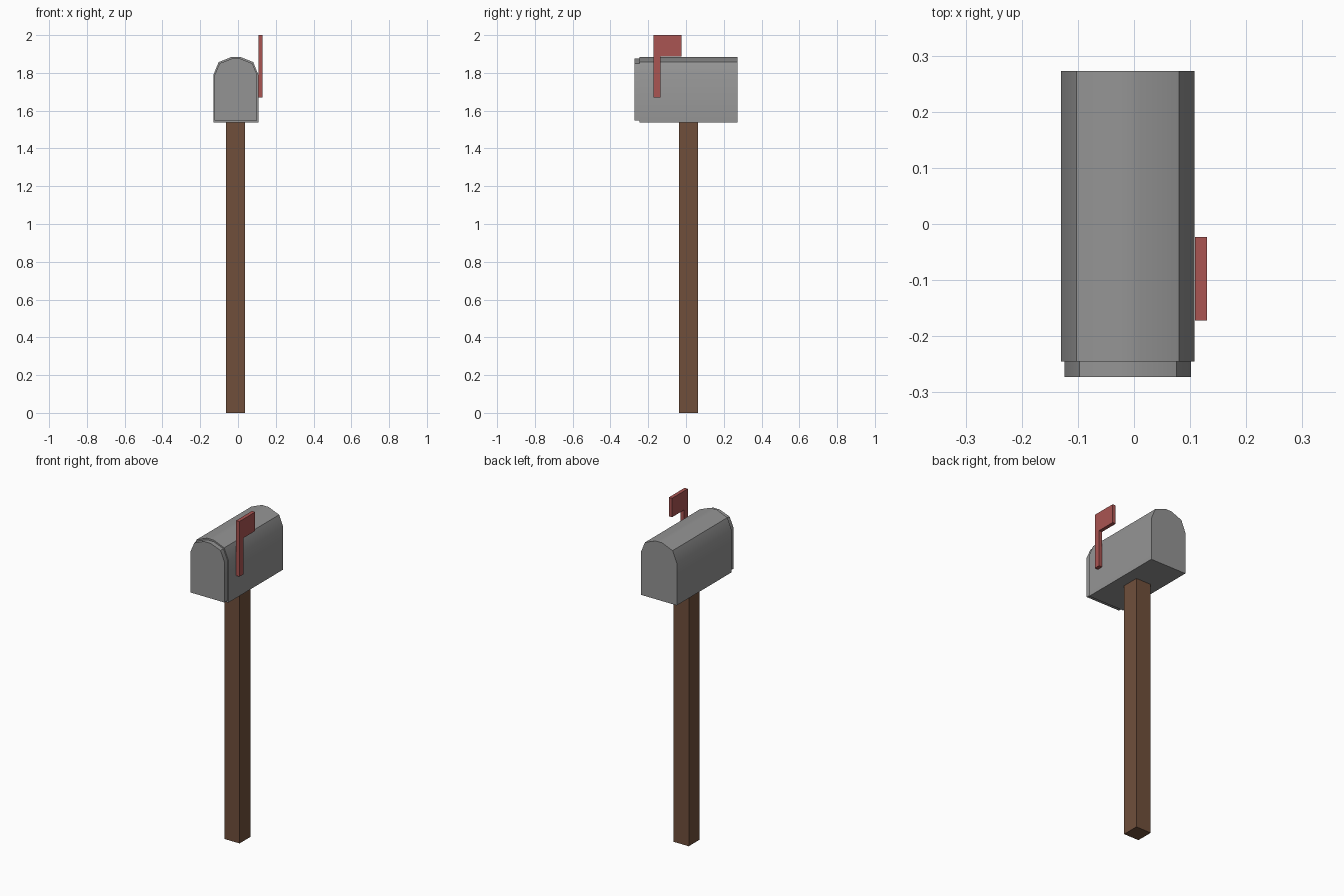
import bpy, bmesh, math

if "Cube" in bpy.data.objects:
    bpy.data.objects.remove(bpy.data.objects["Cube"])

CX = -0.011  # centre line of the box and post


def material(name, color):
    m = bpy.data.materials.new(name)
    m.diffuse_color = color
    m.use_nodes = True
    m.node_tree.nodes["Principled BSDF"].inputs["Base Color"].default_value = m.diffuse_color
    return m


def prism(name, points, offset, mat, smooth=False):
    """Solid made by pushing a closed 3D outline along an offset."""
    bm = bmesh.new()
    face = bm.faces.new([bm.verts.new(p) for p in points])
    res = bmesh.ops.extrude_face_region(bm, geom=[face], use_keep_orig=True)
    verts = [g for g in res["geom"] if isinstance(g, bmesh.types.BMVert)]
    bmesh.ops.translate(bm, verts=verts, vec=offset)
    bmesh.ops.recalc_face_normals(bm, faces=bm.faces)
    mesh = bpy.data.meshes.new(name)
    bm.to_mesh(mesh)
    bm.free()
    ob = bpy.data.objects.new(name, mesh)
    bpy.context.collection.objects.link(ob)
    mesh.materials.append(mat)
    if smooth:
        bpy.ops.object.select_all(action='DESELECT')
        ob.select_set(True)
        bpy.context.view_layer.objects.active = ob
        bpy.ops.object.shade_smooth_by_angle(angle=math.radians(30))
    return ob


def arch(y, inset=0.0):
    """Mirrored arched outline of the box, in the plane y."""
    half = [(0.119 - inset, 1.537 + inset * 1.5), (0.119 - inset, 1.79),
            (0.0915 - inset * 0.8, 1.857 - inset), (0.022, 1.885 - inset * 1.5)]
    side = [(CX + x, y, z) for x, z in half]
    return side + [(CX - x, y, z) for x, z in reversed(half)]


wood = material("wood", (0.16, 0.078, 0.044, 1))
red = material("red", (0.40, 0.09, 0.085, 1))
metal = material("metal", (0.296, 0.296, 0.296, 1))

# Square post
prism("post", [(CX + sx * 0.05 - 0.002, 0.013 + sy * 0.051, 0)
               for sx, sy in ((-1, -1), (1, -1), (1, 1), (-1, 1))],
      (0, 0, 1.537), wood)

# Arched box and its slightly smaller door
prism("box", arch(-0.245), (0, 0.518, 0), metal, smooth=True)
prism("door", arch(-0.273, 0.0065), (0, 0.028, 0), metal, smooth=True)

# L-shaped signal flag on the right side
flag = [(-0.172, 1.67), (-0.136, 1.67), (-0.136, 1.887),
        (-0.023, 1.887), (-0.023, 2.0), (-0.172, 2.0)]
prism("signal_flag", [(0.1085, y, z) for y, z in flag], (0.0215, 0, 0), red)
